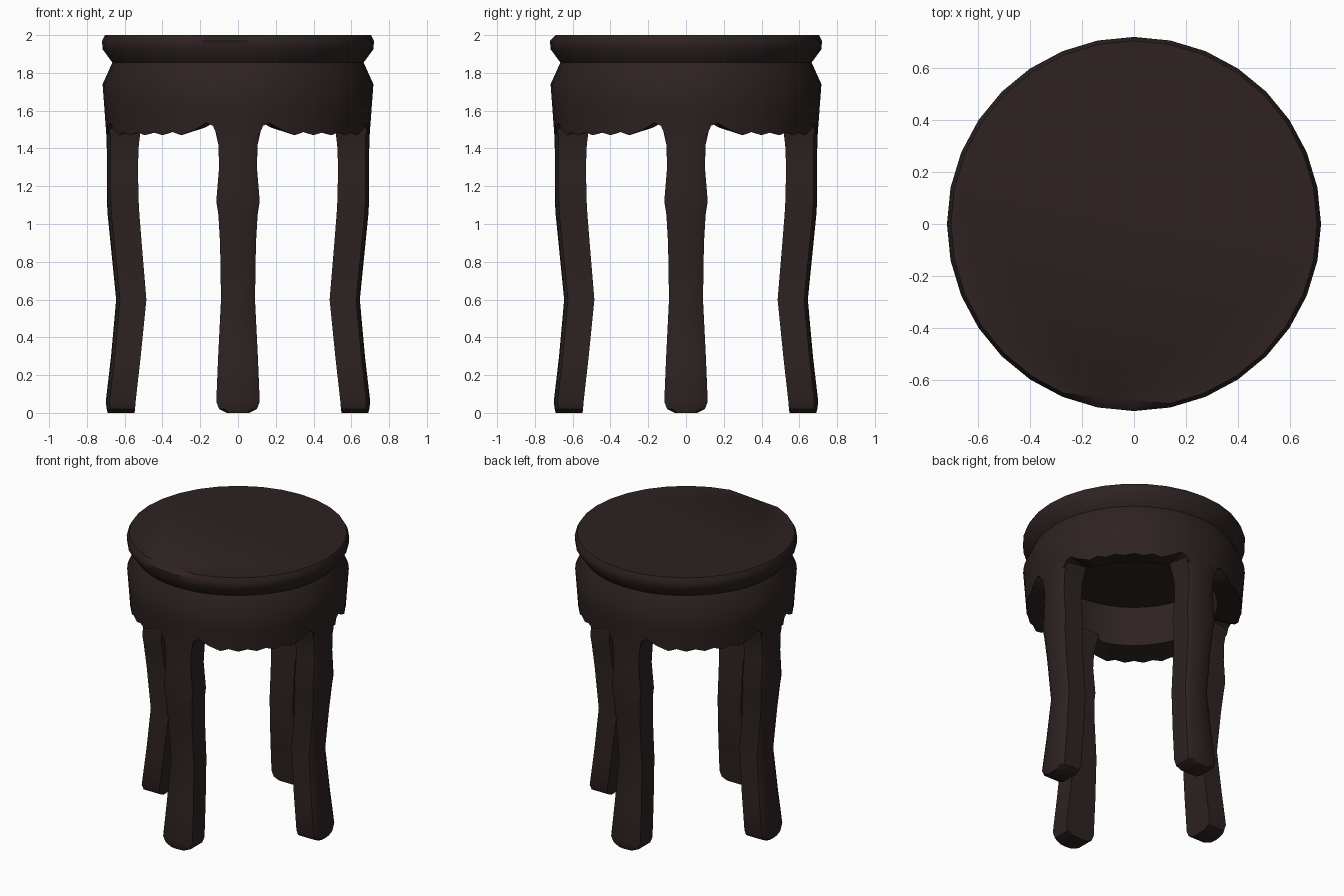
import bpy
import bmesh
from math import radians, cos, sin, pi
from mathutils import Vector, Matrix

cube = bpy.data.objects.get("Cube")
if cube:
    bpy.data.objects.remove(cube, do_unlink=True)

COLOUR = (0.026, 0.0165, 0.0155, 1)
wood = bpy.data.materials.new("dark_wood")
wood.use_nodes = True
wood.diffuse_color = COLOUR
shader = wood.node_tree.nodes["Principled BSDF"]
shader.inputs["Base Color"].default_value = COLOUR
shader.inputs["Roughness"].default_value = 0.7


def loft(name, rings, cap_start, cap_end, smooth):
    """Join closed rings of points with quads and optional end caps."""
    bm = bmesh.new()
    loops = [[bm.verts.new(p) for p in ring] for ring in rings]
    for a, b in zip(loops, loops[1:]):
        for i in range(len(a)):
            j = (i + 1) % len(a)
            bm.faces.new((a[i], a[j], b[j], b[i]))
    if cap_start:
        bm.faces.new(loops[0][::-1])
    if cap_end:
        bm.faces.new(loops[-1])
    bmesh.ops.recalc_face_normals(bm, faces=bm.faces)
    mesh = bpy.data.meshes.new(name)
    bm.to_mesh(mesh)
    bm.free()
    mesh.materials.append(wood)
    obj = bpy.data.objects.new(name, mesh)
    bpy.context.collection.objects.link(obj)
    bpy.ops.object.select_all(action='DESELECT')
    obj.select_set(True)
    bpy.context.view_layer.objects.active = obj
    bpy.ops.object.shade_smooth_by_angle(angle=radians(smooth))
    return obj


def polar(r, a, z):
    return Vector((r * cos(a), r * sin(a), z))


# Round seat, with a small worn flat on its front top edge
SIDES = 32
seat_profile = [(0.665, 1.855), (0.717, 1.925), (0.72, 1.97), (0.705, 2.0)]
seat_rings = [[polar(r, 2 * pi * i / SIDES, z) for i in range(SIDES)]
              for r, z in seat_profile]
top = seat_rings[-1]
for k in (1, 2):
    top[22 + k] = top[22].lerp(top[25], k / 3)
loft("seat", seat_rings, False, True, 40)

# Hollow apron with an arch beside each leg and a scalloped lower edge
eighth = [(0, 1.47), (9.5, 1.48), (11, 1.52), (14, 1.535), (19, 1.5),
          (25.5, 1.47), (30, 1.487), (35, 1.47), (40, 1.485), (45, 1.47)]
quarter = eighth + [(90 - a, z) for a, z in eighth[-2:0:-1]]
edge = [(radians(a + 90 * q), z) for q in range(4) for a, z in quarter]
apron_rings = [[polar(r, a, z) for a, _ in edge]
               for r, z in [(0.665, 1.855), (0.717, 1.74), (0.708, 1.62)]]
apron_rings.append([polar(0.697, a, z) for a, z in edge])
apron_rings.append([polar(0.54, a, max(z, 1.51)) for a, z in edge])
apron_rings.append([polar(0.55, a, 1.8) for a, _ in edge])
loft("apron", apron_rings, False, True, 40)

# Curved legs: height, inner radius, outer radius, half width
leg_sections = [
    (0.0, 0.548, 0.69, 0.06), (0.02, 0.545, 0.695, 0.1),
    (0.06, 0.542, 0.7, 0.115), (0.3, 0.515, 0.672, 0.105),
    (0.6, 0.485, 0.645, 0.09), (0.9, 0.51, 0.675, 0.095),
    (1.05, 0.522, 0.69, 0.104), (1.12, 0.526, 0.694, 0.115),
    (1.3, 0.53, 0.694, 0.1), (1.42, 0.525, 0.695, 0.104),
    (1.5, 0.515, 0.697, 0.122), (1.56, 0.515, 0.697, 0.135)]
leg_rings = []
for z, inner, outer, w in leg_sections:
    leg_rings.append([Vector(p) for p in (
        (inner, -w, z), (outer - 0.02, -w, z), (outer - 0.004, -w * 0.75, z),
        (outer, 0, z), (outer - 0.004, w * 0.75, z), (outer - 0.02, w, z),
        (inner, w, z))])
for q, side in enumerate(("left", "back", "right", "front")):
    turn = Matrix.Rotation(q * pi / 2, 4, 'Z')
    loft(side + "_leg", [[turn @ p for p in ring] for ring in leg_rings],
         True, True, 35)
